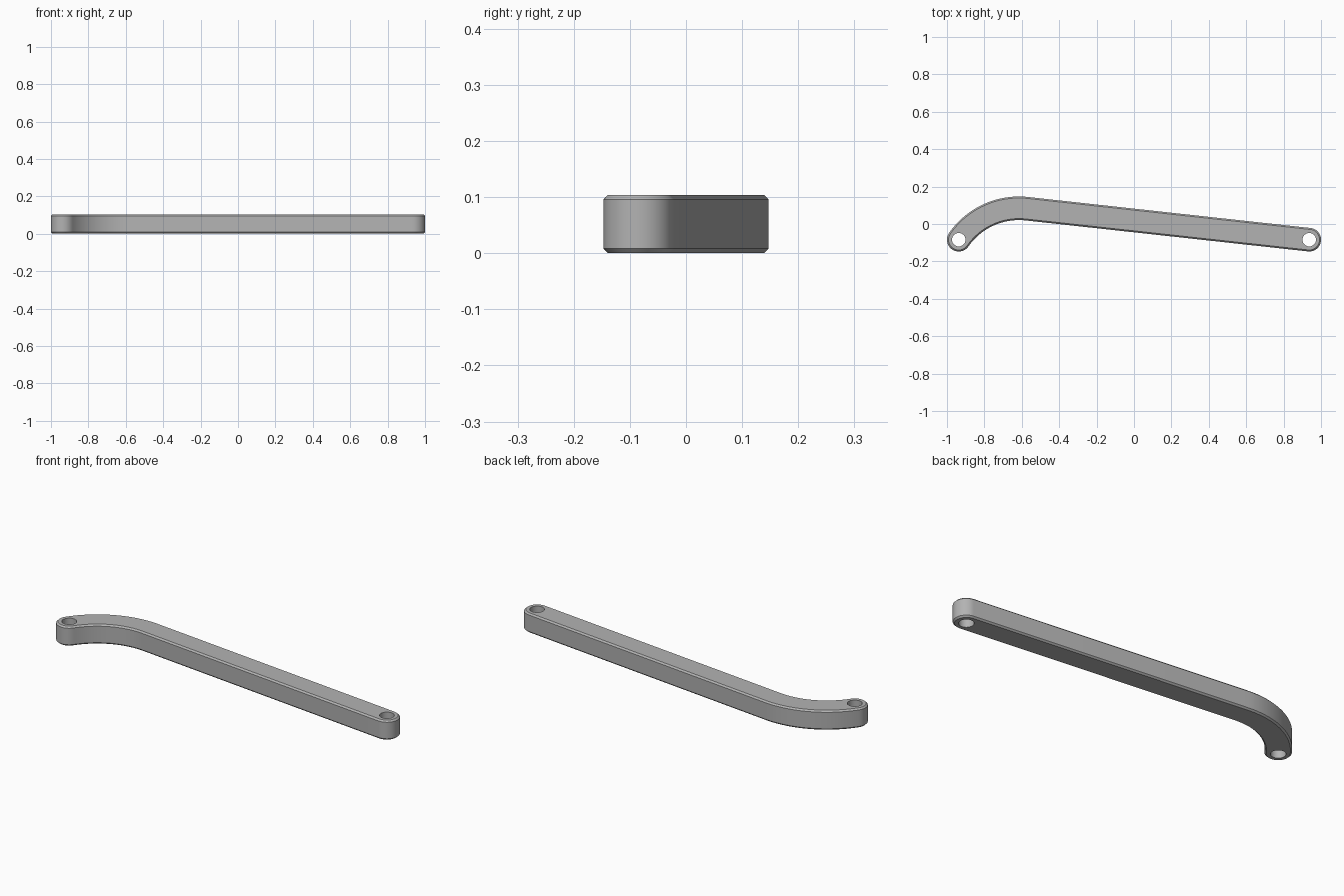
import bpy, bmesh, math
from mathutils import Vector

if "Cube" in bpy.data.objects:
    bpy.data.objects.remove(bpy.data.objects["Cube"])

HEIGHT, RADIUS, CHAMFER, HOLE = 0.104, 0.063, 0.008, 0.036
LEFT, RIGHT = Vector((-0.937, -0.084)), Vector((0.937, -0.084))
BEND, BEND_R = Vector((-0.615, -0.3085)), 0.3925   # centre line of the curved end
TILT = math.radians(90 - 6.27)                      # where the bend meets the straight bar
END = math.atan2(LEFT.y - BEND.y, LEFT.x - BEND.x)  # where the bend meets the left end


def arc(centre, radius, start, stop, steps):
    return [centre + radius * Vector((math.cos(a), math.sin(a)))
            for a in (start + (stop - start) * i / steps for i in range(steps + 1))]


def outline(r):
    """Bar outline at half-width r, counter-clockwise."""
    return (arc(RIGHT, r, TILT - math.pi, TILT, 24)
            + arc(BEND, BEND_R + r, TILT, END, 32)
            + arc(LEFT, r, END, END + math.pi, 24)[1:]
            + arc(BEND, BEND_R - r, END, TILT, 32)[1:])


bm = bmesh.new()


def ring(points, z):
    return [bm.verts.new((p.x, p.y, z)) for p in points]


def loop_edges(verts):
    return [bm.edges.get((a, b)) or bm.edges.new((a, b))
            for a, b in zip(verts, verts[1:] + verts[:1])]


def wall(low, high):
    n = len(low)
    for i in range(n):
        j = (i + 1) % n
        bm.faces.new((low[i], low[j], high[j], high[i]))


# Outer side with chamfered rims
levels = [(RADIUS - CHAMFER, 0), (RADIUS, CHAMFER),
          (RADIUS, HEIGHT - CHAMFER), (RADIUS - CHAMFER, HEIGHT)]
rings = [ring(outline(r), z) for r, z in levels]
for low, high in zip(rings, rings[1:]):
    wall(low, high)

# Pin holes through both ends
bottom, top = [rings[0]], [rings[-1]]
for centre in (LEFT, RIGHT):
    circle = arc(centre, HOLE, 2 * math.pi, 0, 40)[:-1]
    low, high = ring(circle, 0), ring(circle, HEIGHT)
    wall(low, high)
    bottom.append(low)
    top.append(high)

# Flat top and bottom around the holes
for loops, normal in ((bottom, (0, 0, -1)), (top, (0, 0, 1))):
    edges = [e for loop in loops for e in loop_edges(loop)]
    bmesh.ops.triangle_fill(bm, edges=edges, use_beauty=True, normal=normal)
bmesh.ops.recalc_face_normals(bm, faces=bm.faces)

mesh = bpy.data.meshes.new("link_bar")
bm.to_mesh(mesh)
bm.free()
bar = bpy.data.objects.new("link_bar", mesh)
bpy.context.collection.objects.link(bar)

grey = bpy.data.materials.new("plain grey")
grey.diffuse_color = (0.45, 0.45, 0.45, 1)
grey.use_nodes = True
grey.node_tree.nodes["Principled BSDF"].inputs["Base Color"].default_value = grey.diffuse_color
mesh.materials.append(grey)

bpy.context.view_layer.objects.active = bar
bar.select_set(True)
bpy.ops.object.shade_smooth_by_angle(angle=math.radians(30))
